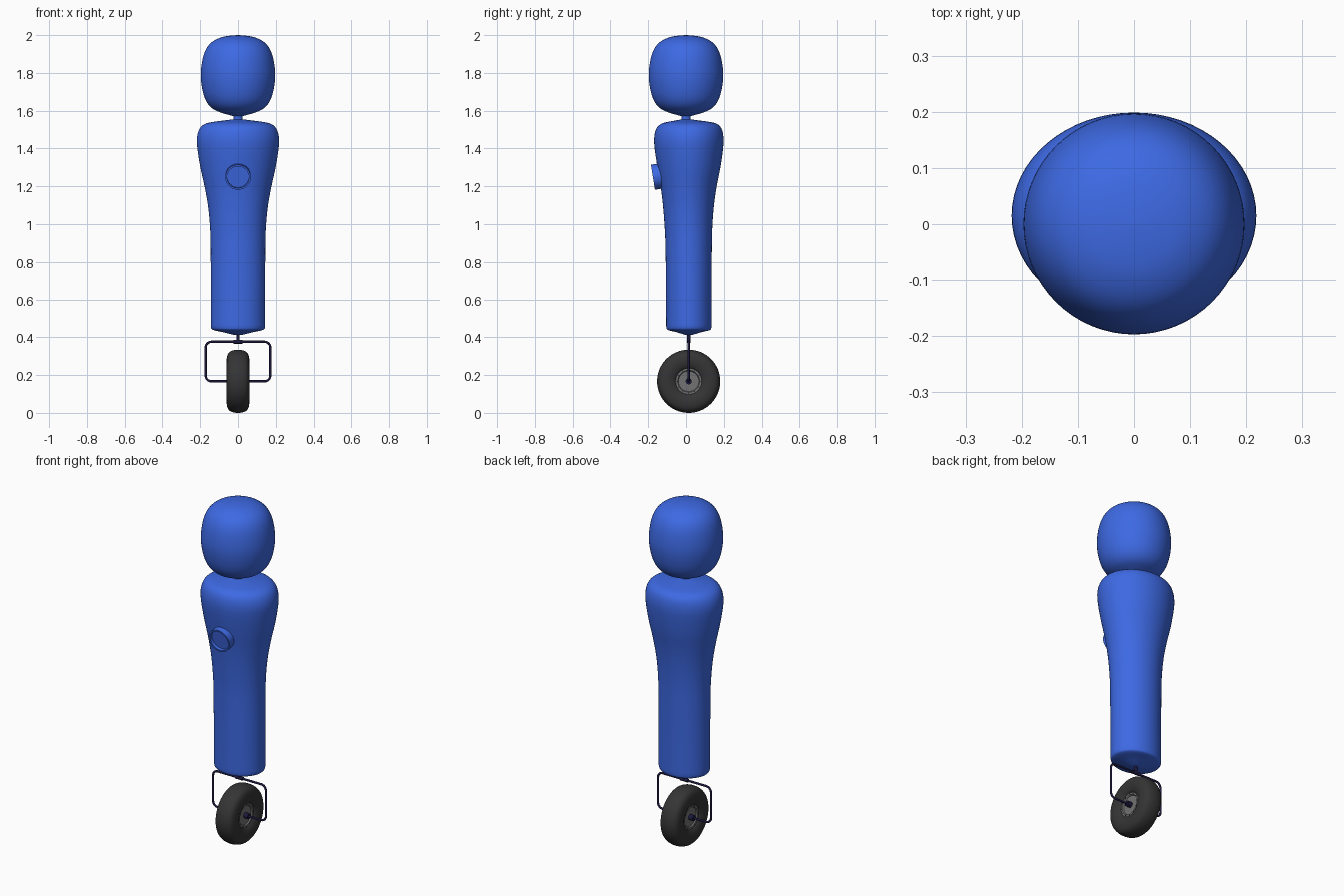
import bpy, bmesh, math
from mathutils import Matrix, Vector

if "Cube" in bpy.data.objects:
    bpy.data.objects.remove(bpy.data.objects["Cube"])


def mat(name, c):
    m = bpy.data.materials.new(name)
    m.diffuse_color = (*c, 1)
    m.use_nodes = True
    m.node_tree.nodes["Principled BSDF"].inputs["Base Color"].default_value = m.diffuse_color
    return m


BLUE = mat("blue", (0.047, 0.142, 0.77))
TYRE = mat("dark rubber", (0.035, 0.035, 0.035))
GREY = mat("hub grey", (0.17, 0.17, 0.17))
NAVY = mat("dark navy", (0.012, 0.010, 0.05))


def spline(pts, steps):
    """Catmull-Rom interpolation of tuples."""
    out = []
    p = [pts[0]] + list(pts) + [pts[-1]]
    for i in range(1, len(p) - 2):
        for s in range(steps):
            t = s / steps
            out.append(tuple(
                0.5 * (2 * b + (c - a) * t + (2 * a - 5 * b + 4 * c - d) * t * t
                       + (3 * b - a - 3 * c + d) * t ** 3)
                for a, b, c, d in zip(*p[i - 1:i + 3])))
    return out + [tuple(pts[-1])]


def loft(name, rings, m, xf=Matrix(), n=64, caps=True):
    """Stack of ellipses (height, half width x, min y, max y) or circles (height, r)."""
    bm = bmesh.new()
    loops = []
    for r in rings:
        if len(r) == 2:
            r = (r[0], r[1], -r[1], r[1])
        z, rx, y0, y1 = r
        cy, ry = (y0 + y1) / 2, (y1 - y0) / 2
        loops.append([bm.verts.new((rx * math.cos(2 * math.pi * i / n),
                                    cy + ry * math.sin(2 * math.pi * i / n), z)) for i in range(n)])
    for a, b in zip(loops, loops[1:]):
        for i in range(n):
            j = (i + 1) % n
            bm.faces.new((a[i], a[j], b[j], b[i]))
    if caps:
        bm.faces.new(loops[0][::-1])
        bm.faces.new(loops[-1])
    bm.transform(xf)
    bmesh.ops.recalc_face_normals(bm, faces=bm.faces)
    me = bpy.data.meshes.new(name)
    bm.to_mesh(me)
    bm.free()
    me.materials.append(m)
    me.shade_smooth()
    me.set_sharp_from_angle(angle=math.radians(40))
    ob = bpy.data.objects.new(name, me)
    bpy.context.collection.objects.link(ob)
    return ob


# head
loft("head", spline([(1.57, 0.02), (1.578, 0.05), (1.59, 0.09), (1.61, 0.133), (1.645, 0.165),
                     (1.70, 0.186), (1.78, 0.197), (1.86, 0.19), (1.92, 0.172), (1.96, 0.142),
                     (1.985, 0.098), (1.996, 0.05), (2.0, 0.003)], 4), BLUE)
# neck
loft("neck", [(1.54, 0.025), (1.585, 0.025)], BLUE, n=32)
# torso
loft("torso", spline([(0.412, 0.02, -0.002, 0.032), (0.428, 0.085, -0.055, 0.085),
                      (0.438, 0.13, -0.095, 0.125), (0.452, 0.143, -0.104, 0.134),
                      (0.50, 0.144, -0.105, 0.135), (0.70, 0.144, -0.106, 0.135),
                      (0.90, 0.145, -0.109, 0.137), (1.00, 0.149, -0.114, 0.140),
                      (1.10, 0.159, -0.122, 0.148), (1.20, 0.177, -0.134, 0.162),
                      (1.30, 0.199, -0.151, 0.182), (1.40, 0.215, -0.166, 0.196),
                      (1.46, 0.217, -0.168, 0.198), (1.505, 0.203, -0.157, 0.188),
                      (1.53, 0.175, -0.132, 0.164), (1.541, 0.13, -0.095, 0.122),
                      (1.55, 0.06, -0.045, 0.055), (1.555, 0.02, -0.02, 0.02)], 3), BLUE)
# chest socket, tilted slightly downward
loft("chest_socket", [(-0.07, 0.067), (0, 0.067), (0, 0.058), (-0.018, 0.058)], BLUE,
     Matrix.Translation((0, -0.175, 1.248)) @ Matrix.Rotation(math.radians(99), 4, 'X'), n=48)

# wheel, built around an axle along x
CY, CZ = 0.014, 0.167
AXLE = Matrix.Translation((0, CY, CZ)) @ Matrix.Rotation(math.pi / 2, 4, 'Y')
half = [(0.038, 0.066), (0.048, 0.073), (0.056, 0.09), (0.060, 0.112), (0.056, 0.138),
        (0.045, 0.155), (0.025, 0.164), (0.0, 0.167)]
profile = half + [(-h, r) for h, r in half[-2::-1]]
loft("tyre", spline(profile, 3), TYRE, AXLE, caps=False)
loft("wheel_hub", [(-0.036, 0.05), (-0.036, 0.054), (-0.043, 0.058), (-0.043, 0.070),
                   (0.043, 0.070), (0.043, 0.058), (0.036, 0.054), (0.036, 0.05)], GREY, AXLE, n=48)
loft("axle", [(-0.062, 0.009), (-0.062, 0.016), (0.062, 0.016), (0.062, 0.009)], NAVY, AXLE, n=24)
for i in range(12):
    a = 2 * math.pi * i / 12
    loft("hub_bolt", [(-0.045, 0.003), (0.045, 0.003)], TYRE,
         AXLE @ Matrix.Translation((0.063 * math.cos(a), 0.063 * math.sin(a), 0)), n=8)

# fork: bent tube with rounded corners
W, TOP, R = 0.171, 0.376, 0.03
path = [(-0.05, CZ)]
for cx, cz, a0 in ((-W + R, CZ + R, 270), (-W + R, TOP - R, 180), (W - R, TOP - R, 90), (W - R, CZ + R, 0)):
    for k in range(7):
        a = math.radians(a0 - 15 * k)
        path.append((cx + R * math.cos(a), cz + R * math.sin(a)))
path.append((0.05, CZ))
bm = bmesh.new()
N, rt, loops = 12, 0.006, []
for i, (x, z) in enumerate(path):
    p, q = path[max(i - 1, 0)], path[min(i + 1, len(path) - 1)]
    t = Vector((q[0] - p[0], 0, q[1] - p[1])).normalized()
    side = Vector((-t.z, 0, t.x))
    loops.append([bm.verts.new(Vector((x, CY, z)) + rt * (side * math.cos(2 * math.pi * k / N)
                  + Vector((0, 1, 0)) * math.sin(2 * math.pi * k / N))) for k in range(N)])
for a, b in zip(loops, loops[1:]):
    for k in range(N):
        bm.faces.new((a[k], a[(k + 1) % N], b[(k + 1) % N], b[k]))
bmesh.ops.recalc_face_normals(bm, faces=bm.faces)
me = bpy.data.meshes.new("fork")
bm.to_mesh(me)
bm.free()
me.materials.append(NAVY)
me.shade_smooth()
bpy.context.collection.objects.link(bpy.data.objects.new("fork", me))

# steering post and clamp joining fork to torso
loft("fork_post", [(0.37, 0.009), (0.42, 0.009)], NAVY, Matrix.Translation((0, CY, 0)), n=24)
loft("fork_clamp", [(-0.024, 0.010), (0.024, 0.010)], NAVY,
     Matrix.Translation((0, CY, 0.376)) @ Matrix.Rotation(math.pi / 2, 4, 'Y'), n=24)
